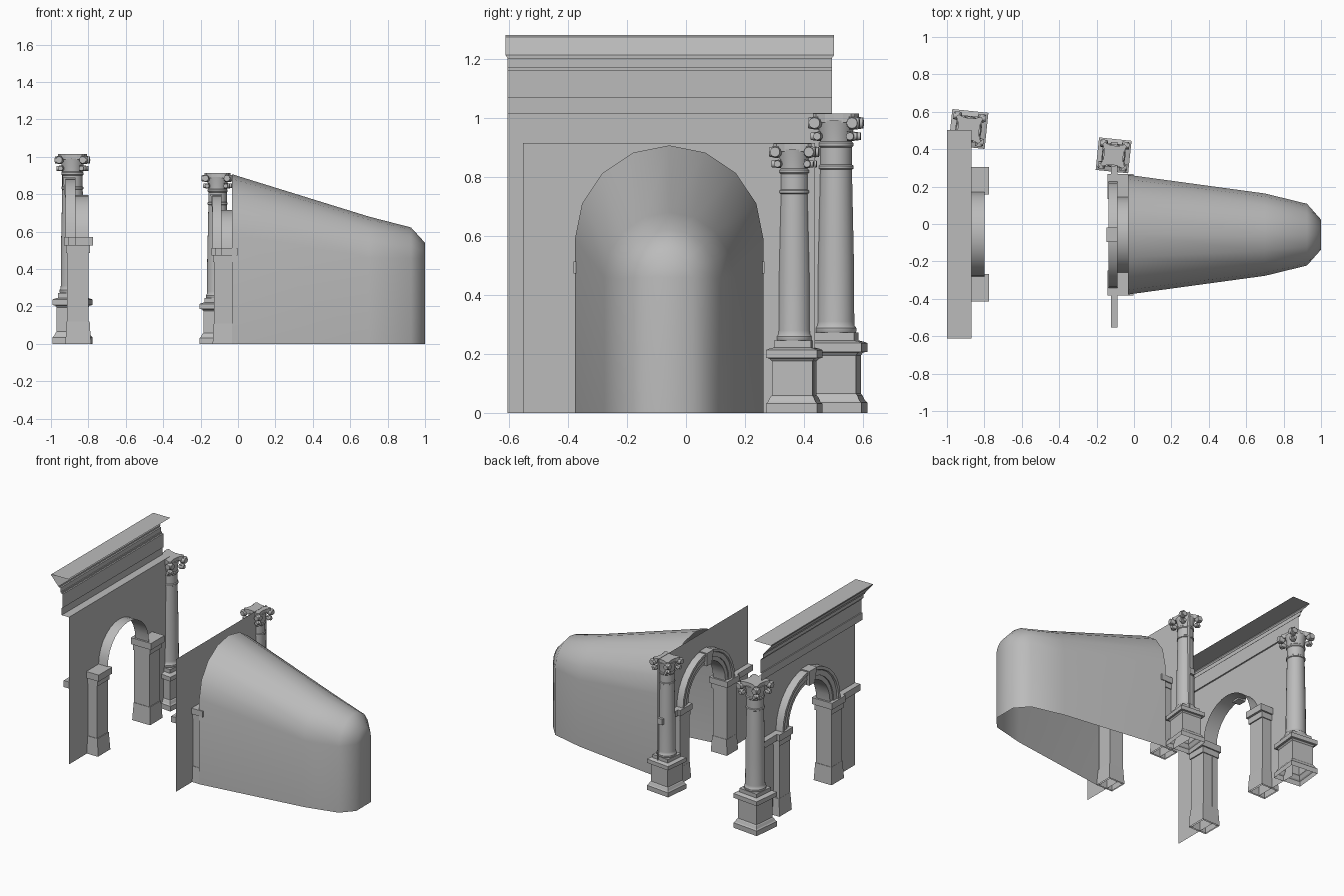
import bpy, bmesh
from math import pi, sin, cos, sqrt, radians
from mathutils import Matrix, Vector

cube = bpy.data.objects.get("Cube")
if cube:
    bpy.data.objects.remove(cube, do_unlink=True)

stone = bpy.data.materials.new("grey_stone")
stone.use_nodes = True
stone.diffuse_color = (0.5, 0.5, 0.5, 1)
stone.node_tree.nodes["Principled BSDF"].inputs["Base Color"].default_value = (0.5, 0.5, 0.5, 1)


def finish(bm, name, place=Matrix(), smooth=False, normals=True):
    if normals:
        bmesh.ops.recalc_face_normals(bm, faces=bm.faces)
    bm.transform(place)
    mesh = bpy.data.meshes.new(name)
    bm.to_mesh(mesh)
    bm.free()
    mesh.materials.append(stone)
    obj = bpy.data.objects.new(name, mesh)
    bpy.context.collection.objects.link(obj)
    if smooth:
        bpy.ops.object.select_all(action="DESELECT")
        obj.select_set(True)
        bpy.context.view_layer.objects.active = obj
        bpy.ops.object.shade_smooth_by_angle(angle=radians(35))
    return obj


def loft(bm, rows, closed=False):
    """Skin consecutive rows of points with quads."""
    rings = [[bm.verts.new(p) for p in row] for row in rows]
    n = len(rings[0])
    for a, b in zip(rings, rings[1:]):
        for i in range(n if closed else n - 1):
            j = (i + 1) % n
            bm.faces.new((a[i], a[j], b[j], b[i]))
    return rings


def lathe(bm, profile, sides):
    """Turn (half width, z) points; four sides give a square moulding."""
    k, turn = (sqrt(2), pi / 4) if sides == 4 else (1, 0)
    rows = [[(r * k * cos(turn + 2 * pi * i / sides),
              r * k * sin(turn + 2 * pi * i / sides), z)
             for i in range(sides)] for r, z in profile]
    rings = loft(bm, rows, True)
    bm.faces.new(rings[-1])


def box(bm, x0, x1, y0, y1, z0, z1, open_bottom=False):
    grow = Matrix.Translation(((x0 + x1) / 2, (y0 + y1) / 2, (z0 + z1) / 2)) \
        @ Matrix.Diagonal((x1 - x0, y1 - y0, z1 - z0, 1))
    verts = bmesh.ops.create_cube(bm, size=1, matrix=grow)["verts"]
    if open_bottom:
        low = [f for f in verts[0].link_faces[:] + verts[-1].link_faces[:]
               if all(abs(v.co.z - z0) < 1e-5 for v in f.verts)]
        bmesh.ops.delete(bm, geom=list(set(low)), context="FACES_ONLY")


# Shared arch sizes
SPRING, INNER, OUTER, HALF, WALL_TOP = 0.57, 0.225, 0.315, 0.55, 1.017
STEPS = 14


def arcade(prefix, place):
    # Wall sheet with the arched opening
    bm = bmesh.new()
    arch = [(0, INNER * cos(pi * i / STEPS), SPRING + INNER * sin(pi * i / STEPS))
            for i in range(STEPS + 1)]
    outline = [(0, -HALF, 0), (0, -HALF, WALL_TOP), (0, HALF, WALL_TOP), (0, HALF, 0),
               (0, INNER, 0)] + arch + [(0, -INNER, 0)]
    bm.faces.new([bm.verts.new(p) for p in outline])
    finish(bm, prefix + "_wall", place, normals=False)

    # Soffit and moulded ring around the arch
    bm = bmesh.new()
    section = [(INNER, 0.07), (INNER, -0.035), (0.255, -0.035), (0.255, -0.043),
               (0.29, -0.043), (0.295, -0.053), (OUTER, -0.053), (OUTER, 0)]
    loft(bm, [[(x, r * cos(pi * i / STEPS), SPRING + r * sin(pi * i / STEPS))
               for r, x in section] for i in range(STEPS + 1)])
    finish(bm, prefix + "_arch_ring", place, smooth=True)

    # Tapered keystone
    bm = bmesh.new()
    box(bm, -0.065, 0, -0.042, 0.042, SPRING + INNER - 0.012, SPRING + OUTER + 0.004)
    for v in bm.verts:
        if v.co.z < SPRING + 0.26:
            v.co.y *= 0.7
            v.co.x *= 0.85
    finish(bm, prefix + "_keystone", place)

    # Piers, imposts and string courses, one set on each side
    for side, word in ((1, "left"), (-1, "right")):
        flip = place @ Matrix.Diagonal((1, side, 1, 1))
        bm = bmesh.new()
        box(bm, -0.045, 0.072, 0.227, 0.343, 0, 0.5, True)
        finish(bm, f"{prefix}_{word}_pier", flip)
        bm = bmesh.new()
        box(bm, -0.053, 0.084, 0.217, 0.353, 0, 0.12, True)
        for v in bm.verts:
            if v.co.z > 0.1:
                v.co.x = 0.015 + (v.co.x - 0.015) * 0.9
                v.co.y = 0.285 + (v.co.y - 0.285) * 0.9
        finish(bm, f"{prefix}_{word}_pier_base", flip)
        bm = bmesh.new()
        box(bm, -0.05, 0.08, 0.221, 0.349, 0.485, 0.527)
        box(bm, -0.06, 0.095, 0.212, 0.36, 0.525, SPRING)
        box(bm, -0.04, 0, 0.35, HALF, 0.525, SPRING)
        finish(bm, f"{prefix}_{word}_impost", flip)


def column(prefix, place):
    # Square pedestal
    bm = bmesh.new()
    lathe(bm, [(0.097, 0), (0.097, 0.035), (0.09, 0.042), (0.082, 0.06), (0.077, 0.065),
               (0.077, 0.195), (0.085, 0.205), (0.097, 0.207), (0.097, 0.237),
               (0.085, 0.242), (0.07, 0.246), (0.07, 0.272)], 4)
    finish(bm, prefix + "_pedestal", place)

    # Turned shaft, neck ring and bell
    bm = bmesh.new()
    lathe(bm, [(0.066, 0.27), (0.07, 0.276), (0.07, 0.288), (0.064, 0.296), (0.063, 0.31),
               (0.062, 0.5), (0.055, 0.825), (0.06, 0.828), (0.06, 0.838), (0.055, 0.842),
               (0.055, 0.9), (0.06, 0.905), (0.06, 0.915), (0.055, 0.92),
               (0.058, 0.95), (0.066, 0.992)], 24)
    finish(bm, prefix + "_shaft", place, smooth=True)

    # Capital: hollow-sided slab and scrolls at the corners
    bm = bmesh.new()
    plan = []
    for k in range(4):
        turn = Matrix.Rotation(k * pi / 2, 3, "Z")
        plan += [turn @ Vector((x, y, 0)) for x, y in
                 ((0.072, -0.06), (0.06, -0.03), (0.057, 0), (0.06, 0.03), (0.072, 0.06))]
    rings = loft(bm, [[p + Vector((0, 0, z)) for p in plan] for z in (0.985, 1.015)], True)
    for ring in rings:
        bm.faces.new(ring)
    finish(bm, prefix + "_capital_slab", place)
    bm = bmesh.new()
    for k in range(4):
        turn = Matrix.Rotation(k * pi / 2, 4, "Z")
        for side in (-1, 1):
            for off, out, z, r in ((0.064, 0.07, 0.983, 0.023), (0.056, 0.062, 0.938, 0.016)):
                spot = turn @ Matrix.Translation((out, side * off, z)) \
                    @ Matrix.Rotation(pi / 2, 4, "Y")
                bmesh.ops.create_cone(bm, cap_ends=True, segments=12, radius1=r,
                                      radius2=r * 0.8, depth=0.034, matrix=spot)
    finish(bm, prefix + "_capital_scrolls", place, smooth=True)


# Tall outer arcade and the smaller inner one
arcade("outer", Matrix.Translation((-0.87, -0.055, 0)))
arcade("inner", Matrix.Translation((-0.088, -0.0575, 0)) @ Matrix.Scale(0.9, 4))

# Columns, turned slightly
lean = Matrix.Rotation(radians(-6), 4, "Z")
column("outer_column", Matrix.Translation((-0.885, 0.508, 0)) @ lean)
column("inner_column", Matrix.Translation((-0.109, 0.367, 0)) @ lean @ Matrix.Scale(0.9, 4))

# Entablature over the outer wall: open moulded sheet
bm = bmesh.new()
cornice = [(0, 1.017), (-0.055, 1.017), (-0.055, 1.068), (-0.048, 1.068), (-0.048, 1.163),
           (-0.058, 1.163), (-0.058, 1.173), (-0.064, 1.173), (-0.064, 1.203),
           (-0.075, 1.203), (-0.075, 1.213), (-0.13, 1.275), (-0.13, 1.282), (0, 1.282)]
loft(bm, [[(x - 0.87, -0.055 + s * (HALF + (0.007 if z > 1.21 else 0)), z)
           for x, z in cornice] for s in (-1, 1)])
finish(bm, "entablature", normals=False)

# Tapering vaulted apse behind the inner arch
bm = bmesh.new()
rows = []
for x, w, spring in ((-0.033, 0.32, 0.587), (0.7, 0.22, 0.46), (0.925, 0.165, 0.457),
                     (1.0, 0.08, 0.46)):
    arc = [(x, -0.057 + w * cos(pi * i / 8), spring + w * sin(pi * i / 8)) for i in range(9)]
    rows.append([(x, -0.057 + w, 0)] + arc + [(x, -0.057 - w, 0)])
ends = loft(bm, rows)
bm.faces.new(ends[-1])
apse = finish(bm, "apse")
for face in apse.data.polygons:
    face.use_smooth = True
